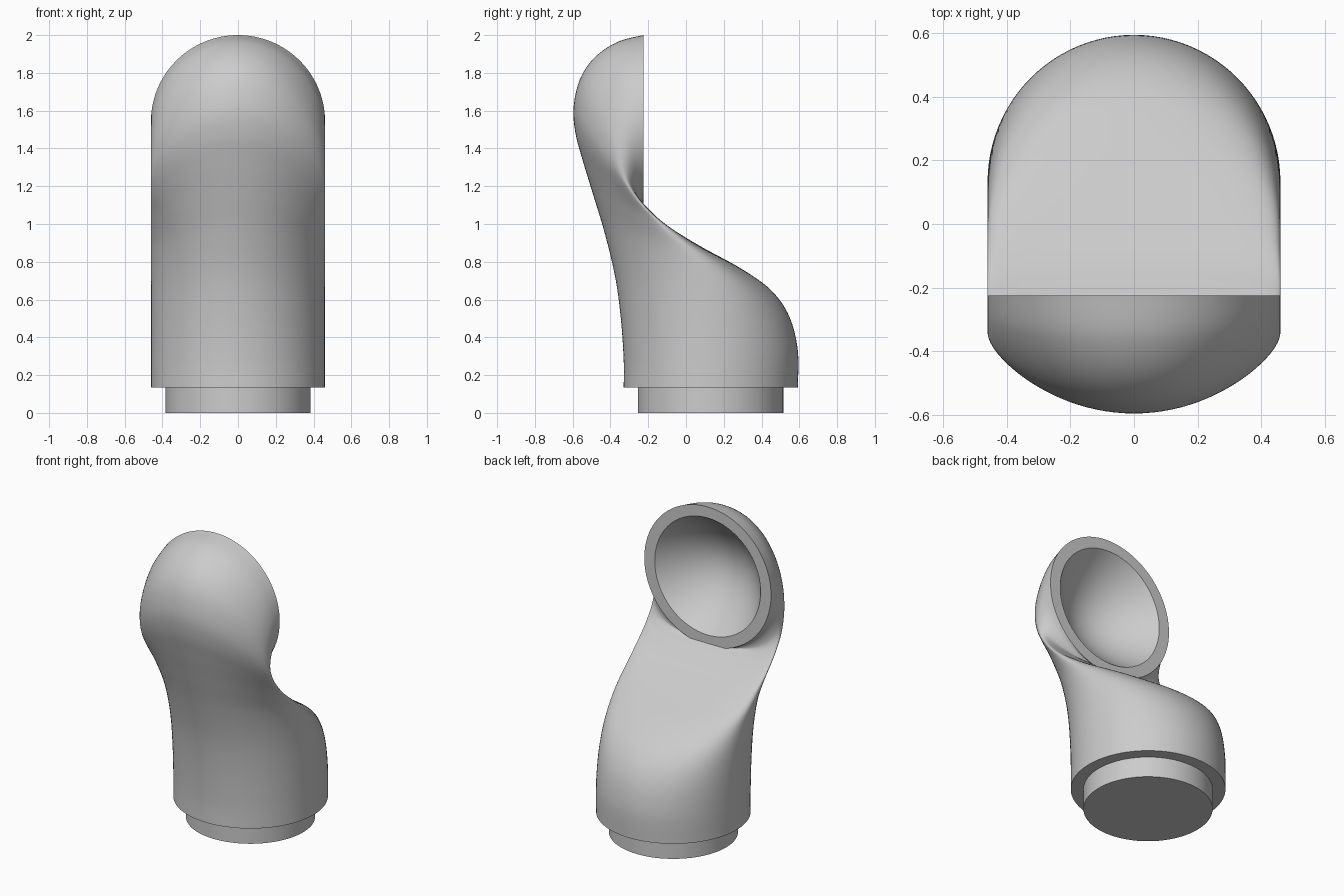
import bpy
import bmesh
import math
from mathutils import Vector

SEGMENTS = 96
STEPS = 8
HALF_WIDTH = 0.461

cube = bpy.data.objects.get("Cube")
if cube:
    bpy.data.objects.remove(cube, do_unlink=True)

grey = bpy.data.materials.new("plain grey")
grey.use_nodes = True
grey.diffuse_color = (0.6, 0.6, 0.6, 1)
grey.node_tree.nodes["Principled BSDF"].inputs["Base Color"].default_value = grey.diffuse_color


def finish(bm, name):
    bmesh.ops.recalc_face_normals(bm, faces=bm.faces)
    mesh = bpy.data.meshes.new(name)
    bm.to_mesh(mesh)
    bm.free()
    mesh.materials.append(grey)
    obj = bpy.data.objects.new(name, mesh)
    bpy.context.collection.objects.link(obj)
    bpy.ops.object.select_all(action="DESELECT")
    obj.select_set(True)
    bpy.context.view_layer.objects.active = obj
    bpy.ops.object.shade_smooth_by_angle(angle=math.radians(40))
    return obj


def smooth_path(points):
    """Catmull-Rom samples through the given points."""
    result = []
    for i in range(len(points) - 1):
        a, b, c, d = (points[min(max(i + k, 0), len(points) - 1)] for k in (-1, 0, 1, 2))
        for s in range(STEPS):
            t = s / STEPS
            result.append(b + (c - a) * t / 2 + (a * 2 - b * 5 + c * 4 - d) * t * t / 2
                          + (b * 3 - a - c * 3 + d) * t ** 3 / 2)
    return result + [points[-1]]


def section(bm, front, back, half_width, skew=0):
    """Oval ring from a front to a back point; skew moves its widest part backwards."""
    middle, reach = (front + back) / 2, (front - back) / 2
    ring = []
    for i in range(SEGMENTS):
        a = math.tau * i / SEGMENTS
        y, z = middle + reach * (math.cos(a) - skew * math.sin(a) ** 2)
        ring.append(bm.verts.new((half_width * math.sin(a), y, z)))
    return ring


def loft(bm, rings):
    for low, high in zip(rings, rings[1:]):
        for i in range(SEGMENTS):
            j = (i + 1) % SEGMENTS
            bm.faces.new((low[i], low[j], high[j], high[i]))
    bm.faces.new(rings[0])
    bm.faces.new(rings[-1])


# Cross-sections of the curved cowl: front y, z, back y, z and skew
SECTIONS = [
    (-.33, .135, .592, .135, 0), (-.33, .28, .592, .33, 0), (-.345, .5, .547, .51, .04),
    (-.375, .72, .45, .65, .12), (-.43, .95, .29, .765, .24), (-.49, 1.15, .08, .88, .36),
    (-.545, 1.33, -.09, .985, .46), (-.585, 1.48, -.185, 1.065, .5),
    (-.595, 1.62, -.222, 1.1, .46), (-.56, 1.77, -.235, 1.105, .36),
    (-.48, 1.885, -.235, 1.1, .24), (-.36, 1.965, -.23, 1.095, .1),
    (-.225, 2, -.225, 1.085, 0),
]
fronts = smooth_path([Vector(s[:2]) for s in SECTIONS])
backs = smooth_path([Vector(s[2:4]) for s in SECTIONS])
skews = smooth_path([Vector((s[4], 0)) for s in SECTIONS])

# Cowl body with the flat rim and hollow bowl of the mouth
bm = bmesh.new()
rings = [section(bm, f, b, HALF_WIDTH, k.x) for f, b, k in zip(fronts, backs, skews)]
mouth = (fronts[-1] + backs[-1]) / 2
for i in range(24):
    r = 1 - i / 24
    centre = mouth - Vector((0.24 * (1 - r * r), 0))
    up = Vector((0, 0.385 * r))
    rings.append(section(bm, centre + up, centre - up, 0.385 * r))
loft(bm, rings)
finish(bm, "cowl")

# Narrower round spigot under the cowl
bm = bmesh.new()
loft(bm, [section(bm, Vector((-.255, z)), Vector((.515, z)), 0.385) for z in (0, 0.135)])
finish(bm, "base_spigot")
